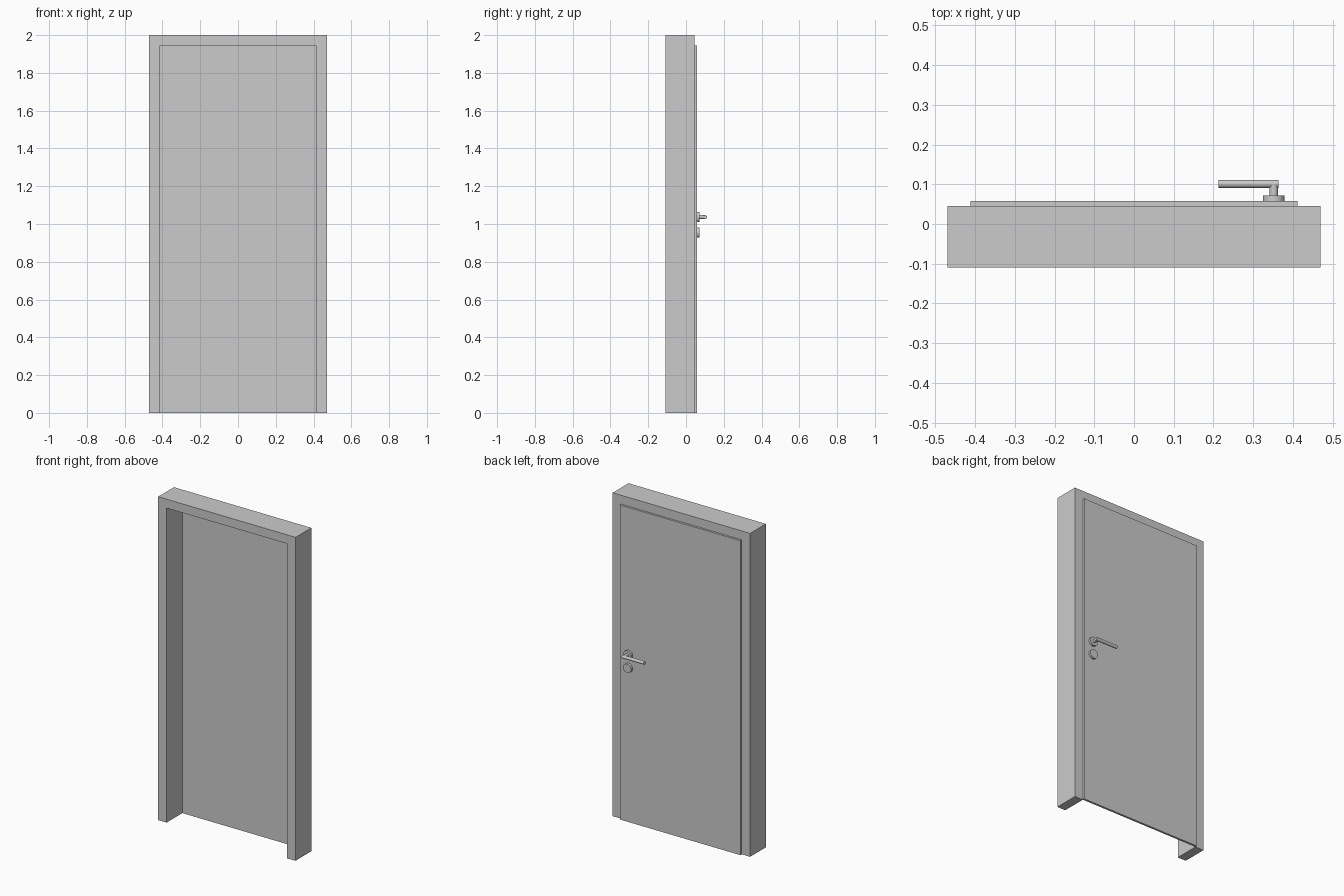
import bpy, bmesh
from math import radians

if "Cube" in bpy.data.objects:
    bpy.data.objects.remove(bpy.data.objects["Cube"])

W, H = 0.47, 2.0               # frame half width, height
OW, OH = 0.412, 1.945          # opening half width, height
Y0, Y1, Y2 = -0.109, 0.045, 0.058   # frame front, frame back, leaf back
HX, HZ, KZ = 0.352, 1.037, 0.955    # handle and keyhole positions


def extruded(name, outline, y0, y1):
    """Extrude an (x, z) outline along y."""
    bm = bmesh.new()
    face = bm.faces.new([bm.verts.new((x, y0, z)) for x, z in outline])
    ext = bmesh.ops.extrude_face_region(bm, geom=[face])
    verts = [v for v in ext["geom"] if isinstance(v, bmesh.types.BMVert)]
    bmesh.ops.translate(bm, verts=verts, vec=(0, y1 - y0, 0))
    bmesh.ops.recalc_face_normals(bm, faces=bm.faces)
    me = bpy.data.meshes.new(name)
    bm.to_mesh(me)
    bm.free()
    ob = bpy.data.objects.new(name, me)
    bpy.context.collection.objects.link(ob)
    return ob


def rod(name, radius, length, centre, axis):
    """Smooth cylinder along x or y."""
    rot = (radians(90), 0, 0) if axis == "y" else (0, radians(90), 0)
    bpy.ops.mesh.primitive_cylinder_add(vertices=32, radius=radius, depth=length,
                                        location=centre, rotation=rot)
    ob = bpy.context.object
    ob.name = name
    bpy.ops.object.shade_smooth_by_angle(angle=radians(35))
    return ob


# U-shaped door frame
extruded("door_frame", [(-W, 0), (-W, H), (W, H), (W, 0),
                        (OW, 0), (OW, OH), (-OW, OH), (-OW, 0)], Y0, Y1)

# Thin leaf on the back of the frame
extruded("door_leaf", [(-OW, 0), (-OW, OH), (OW, OH), (OW, 0)], Y1, Y2)

# Round plates for handle and keyhole
for name, z in (("handle_plate", HZ), ("keyhole_plate", KZ)):
    rod(name, 0.0275, 0.014, (HX, Y2 + 0.007, z), "y")

# Lever handle: neck and grip
rod("handle_neck", 0.0105, 0.031, (HX, 0.0855, HZ), "y")
rod("handle_grip", 0.01, 0.151, (0.2885, 0.101, HZ), "x")
